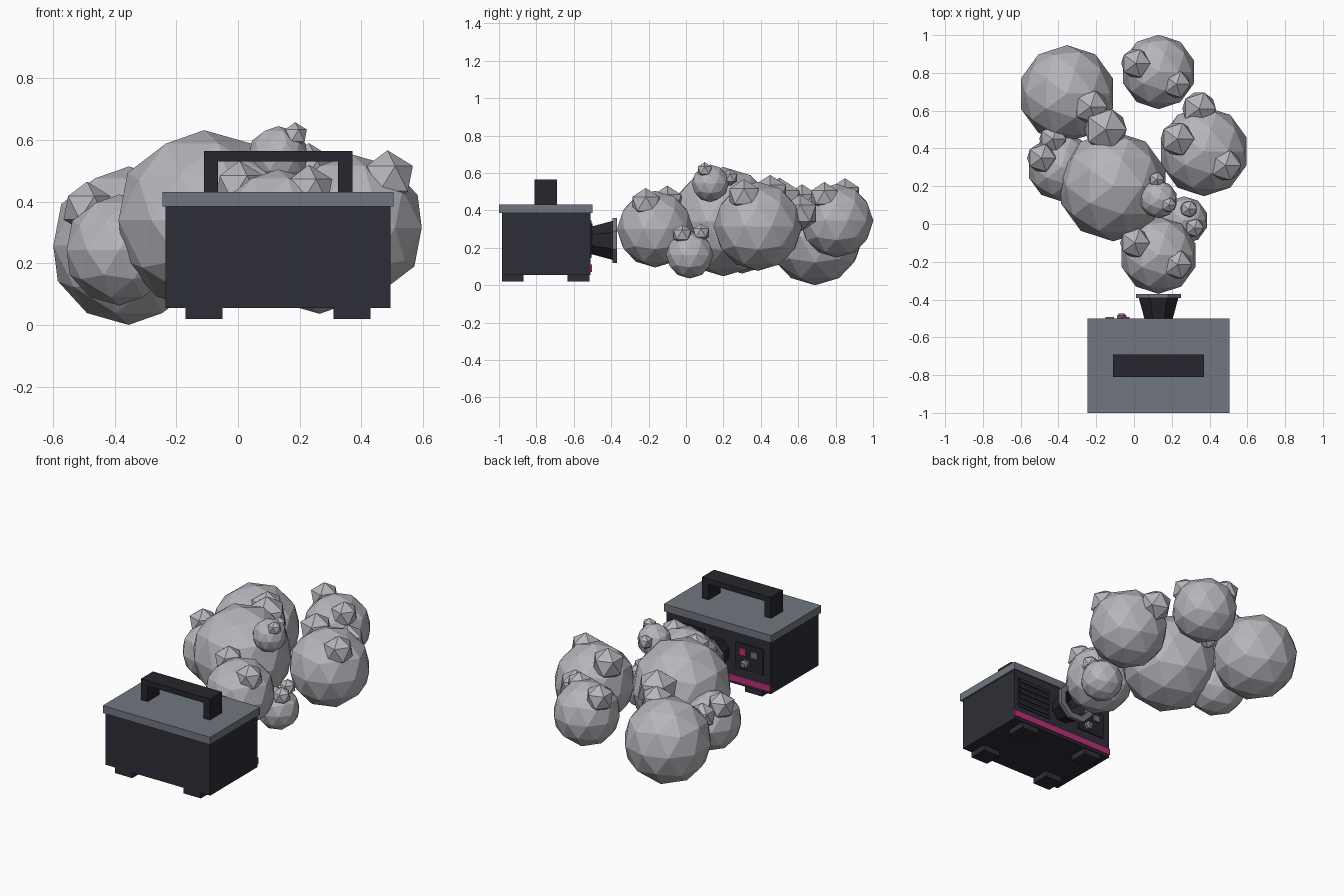
import bpy, bmesh, math
from mathutils import Matrix

cube = bpy.data.objects.get("Cube")
if cube:
    bpy.data.objects.remove(cube, do_unlink=True)


def material(name, r, g, b):
    m = bpy.data.materials.new(name)
    m.use_nodes = True
    m.diffuse_color = (r, g, b, 1)
    m.node_tree.nodes["Principled BSDF"].inputs["Base Color"].default_value = (r, g, b, 1)
    return m


SMOKE = material("smoke grey", 0.47, 0.46, 0.50)
BODY = material("dark body", 0.027, 0.027, 0.038)
TRIM = material("charcoal trim", 0.019, 0.019, 0.026)
STEEL = material("blue grey steel", 0.165, 0.182, 0.215)
PINK = material("magenta accent", 0.47, 0.03, 0.19)


def finish(name, bm, mat):
    bmesh.ops.recalc_face_normals(bm, faces=bm.faces)
    mesh = bpy.data.meshes.new(name)
    bm.to_mesh(mesh)
    bm.free()
    mesh.materials.append(mat)
    ob = bpy.data.objects.new(name, mesh)
    bpy.context.collection.objects.link(ob)
    return ob


def box(name, mat, x, y, z):
    """Box from (low, high) ranges on each axis."""
    bm = bmesh.new()
    bmesh.ops.create_cube(bm, size=1)
    for v in bm.verts:
        for i, (lo, hi) in enumerate((x, y, z)):
            v.co[i] = lo if v.co[i] < 0 else hi
    return finish(name, bm, mat)


def lathe(name, mat, profile, x, z, sides=8, closed=False):
    """Spin (radius, y) points round an axis along y."""
    bm = bmesh.new()
    rings = []
    for r, y in profile:
        ring = []
        for i in range(sides):
            a = 2 * math.pi * (i + 0.5) / sides
            ring.append(bm.verts.new((x + r * math.cos(a), y, z + r * math.sin(a))))
        rings.append(ring)
    pairs = list(zip(rings, rings[1:]))
    if closed:
        pairs.append((rings[-1], rings[0]))
    else:
        bm.faces.new(rings[0])
        bm.faces.new(rings[-1])
    for a, b in pairs:
        for i in range(sides):
            j = (i + 1) % sides
            bm.faces.new((a[i], a[j], b[j], b[i]))
    return finish(name, bm, mat)


def puff(name, x, y, z, r, detail):
    bm = bmesh.new()
    bmesh.ops.create_icosphere(bm, subdivisions=detail, radius=r,
                               matrix=Matrix.Translation((x, y, z)))
    return finish(name, bm, SMOKE)


# Machine casing, lid and feet
MID = 0.13
box("casing", BODY, (-0.235, 0.495), (-0.985, -0.51), (0.055, 0.39))
box("lid", STEEL, (-0.245, 0.505), (-1, -0.5), (0.385, 0.432))
for side in (-1, 1):
    cx = MID + side * 0.24
    for place, y in (("front", -0.927), ("back", -0.575)):
        box(f"{place}_foot", BODY, (cx - 0.06, cx + 0.06), (y - 0.058, y + 0.058), (0.02, 0.06))

# Carry handle
for side in (-1, 1):
    cx = MID + side * 0.218
    box("handle_post", TRIM, (cx - 0.023, cx + 0.023), (-0.81, -0.69), (0.43, 0.54))
box("handle_bar", TRIM, (MID - 0.241, MID + 0.241), (-0.81, -0.69), (0.53, 0.565))

# Accent stripe, vent and control panel on the back
box("accent_stripe", PINK, (-0.235, 0.495), (-0.512, -0.503), (0.07, 0.112))
box("vent_plate", TRIM, (0.225, 0.47), (-0.512, -0.506), (0.145, 0.345))
for i in range(5):
    z = 0.165 + i * 0.037
    box("vent_slat", BODY, (0.235, 0.46), (-0.512, -0.499), (z, z + 0.018))
box("control_panel", TRIM, (-0.185, 0.005), (-0.512, -0.503), (0.165, 0.325))
box("pink_button", PINK, (-0.07, -0.025), (-0.51, -0.493), (0.255, 0.3))
box("grey_button", STEEL, (-0.15, -0.105), (-0.51, -0.493), (0.255, 0.295))
lathe("knob", STEEL, [(0.027, -0.51), (0.027, -0.485), (0.015, -0.473)], -0.065, 0.205)

# Outlet nozzle with a steel rim
lathe("nozzle", TRIM, [(0.078, -0.512), (0.115, -0.385), (0.098, -0.38), (0.06, -0.49)], MID, 0.24)
lathe("nozzle_rim", STEEL, [(0.092, -0.392), (0.13, -0.392), (0.13, -0.37), (0.092, -0.37)],
      MID, 0.24, closed=True)

# Smoke: large rounded puffs, each with its small lumps
CLOUD = {
    "outlet": [(0.13, -0.165, 0.30, 0.205), (0.005, -0.10, 0.445, 0.088), (0.23, -0.215, 0.435, 0.085)],
    "low": [(0.265, 0.02, 0.163, 0.127), (0.32, -0.02, 0.27, 0.055), (0.29, 0.08, 0.28, 0.05)],
    "main": [(-0.11, 0.20, 0.34, 0.292), (-0.15, 0.50, 0.45, 0.125)],
    "top": [(0.13, 0.13, 0.545, 0.1), (0.185, 0.10, 0.615, 0.043), (0.12, 0.235, 0.575, 0.045)],
    "right": [(-0.385, 0.30, 0.243, 0.18), (-0.49, 0.35, 0.38, 0.085), (-0.43, 0.45, 0.34, 0.08)],
    "back": [(-0.355, 0.69, 0.257, 0.257), (-0.23, 0.62, 0.44, 0.10)],
    "far": [(0.13, 0.805, 0.345, 0.197), (0.01, 0.85, 0.485, 0.087), (0.225, 0.74, 0.47, 0.082)],
    "left": [(0.37, 0.385, 0.315, 0.238), (0.23, 0.45, 0.49, 0.10),
             (0.485, 0.31, 0.475, 0.092), (0.345, 0.61, 0.385, 0.1)],
}
for part, (ball, *lumps) in CLOUD.items():
    puff(f"{part}_smoke_puff", *ball, 2)
    for lump in lumps:
        puff(f"{part}_smoke_lump", *lump, 1)
